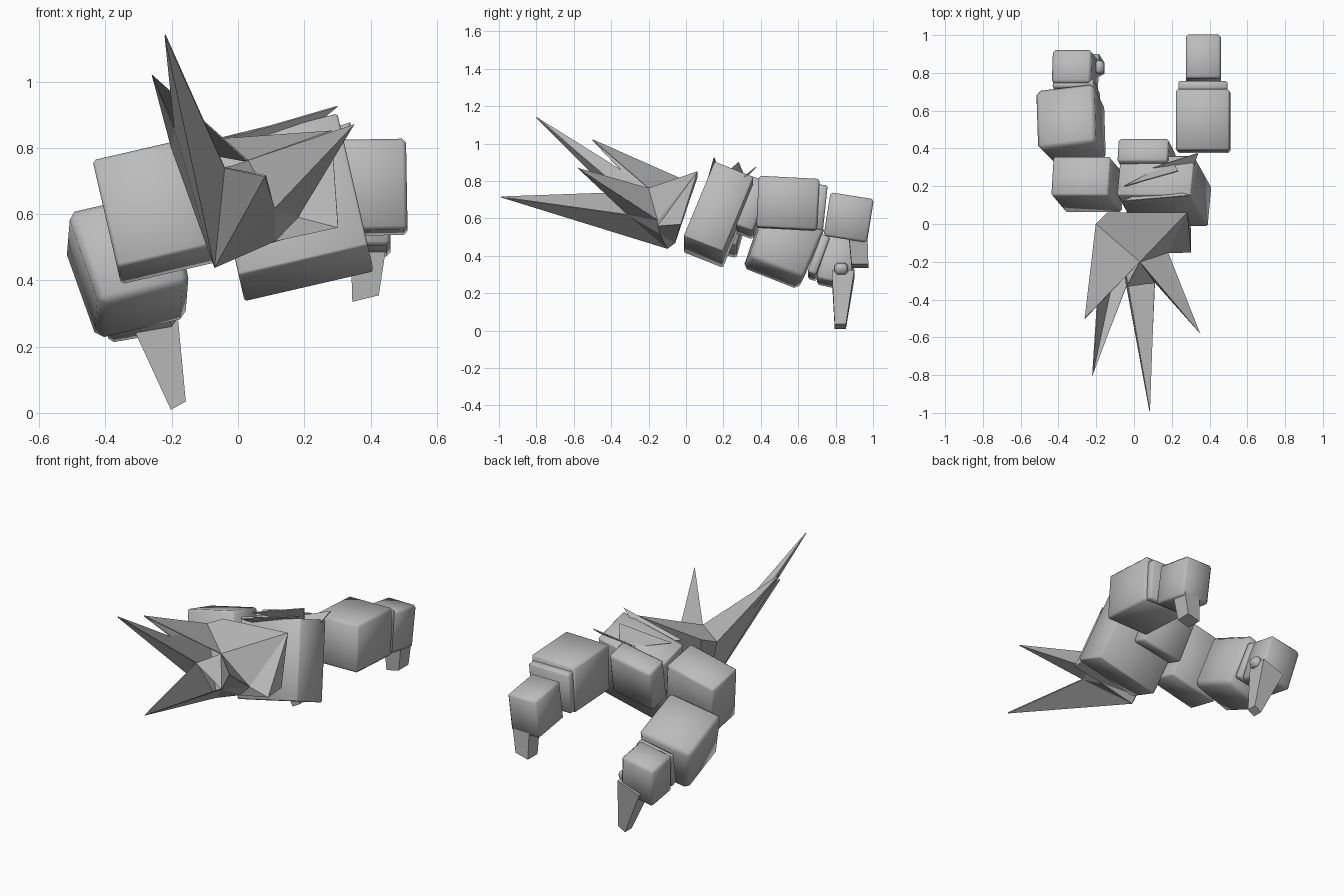
import bpy, bmesh, math
from mathutils import Vector, Matrix, Euler

if "Cube" in bpy.data.objects:
    bpy.data.objects.remove(bpy.data.objects["Cube"])

grey = bpy.data.materials.new("plain grey")
grey.diffuse_color = (0.5, 0.5, 0.5, 1)
grey.use_nodes = True
grey.node_tree.nodes["Principled BSDF"].inputs["Base Color"].default_value = grey.diffuse_color


def finish(name, bm, smooth=True):
    bmesh.ops.recalc_face_normals(bm, faces=bm.faces[:])
    me = bpy.data.meshes.new(name)
    bm.to_mesh(me)
    bm.free()
    me.materials.append(grey)
    ob = bpy.data.objects.new(name, me)
    bpy.context.collection.objects.link(ob)
    if smooth:
        bpy.ops.object.select_all(action='DESELECT')
        ob.select_set(True)
        bpy.context.view_layer.objects.active = ob
        bpy.ops.object.shade_smooth_by_angle(angle=math.radians(50))
    return ob


def block(name, centre, size, rot=(0, 0, 0), taper=(1, 1), chamfer=0.02):
    """Chamfered armour block; taper scales x and y at the local bottom."""
    bm = bmesh.new()
    bmesh.ops.create_cube(bm, size=1)
    for v in bm.verts:
        if v.co.z < 0:
            v.co.x *= taper[0]
            v.co.y *= taper[1]
        v.co = Vector(a * b for a, b in zip(v.co, size))
    bmesh.ops.bevel(bm, geom=bm.edges[:], offset=chamfer, segments=1, affect='EDGES')
    m = Euler([math.radians(a) for a in rot]).to_matrix().to_4x4()
    bmesh.ops.transform(bm, matrix=Matrix.Translation(centre) @ m, verts=bm.verts)
    return finish(name, bm)


def claw(name, top, top_size, tip, tip_size):
    """Four-sided tapering claw."""
    bm = bmesh.new()
    rings = []
    for c, s in ((top, top_size), (tip, tip_size)):
        rings.append([bm.verts.new((c[0] + i * s[0] / 2, c[1] + j * s[1] / 2, c[2] + k * s[2]))
                      for i, j, k in ((-1, -1, -.5), (1, -1, .5), (1, 1, .5), (-1, 1, -.5))])
    a, b = rings
    bm.faces.new(a)
    bm.faces.new(b)
    for i in range(4):
        bm.faces.new((a[i], a[(i + 1) % 4], b[(i + 1) % 4], b[i]))
    return finish(name, bm)


def sheet(name, pts, faces, thick=0.006):
    """Thin jagged sheet from named points."""
    bm = bmesh.new()
    vs = {k: bm.verts.new(p) for k, p in pts.items()}
    for f in faces.split():
        bm.faces.new([vs[k] for k in f])
    ob = finish(name, bm, False)
    mod = ob.modifiers.new("thickness", 'SOLIDIFY')
    mod.thickness = thick
    mod.offset = 0
    return ob


# Palm and knuckles
block("palm", (.16, .175, .62), (.40, .225, .44), (-22, -13, 0), chamfer=.006)
block("middle_knuckle", (.07, .345, .66), (.27, .13, .28), (-20, -10, 0), chamfer=.012)
block("outer_knuckle", (-.245, .21, .61), (.31, .215, .345), (-15, -13, 0), chamfer=.01)

# Straight finger
block("straight_finger_base", (.367, .545, .68), (.285, .325, .275), (-3, -1, 0), chamfer=.012)
block("straight_finger_collar", (.365, .72, .66), (.26, .05, .24), (-6, 0, 0), chamfer=.008)
block("straight_finger_end", (.367, .87, .605), (.185, .235, .235), (-9, 0, 0), chamfer=.012)
claw("straight_finger_claw", (.395, .92, .51), (.11, .10, .02),
     (.385, .93, .345), (.08, .09, .02))

# Bent finger
block("bent_finger_base", (-.325, .52, .445), (.32, .335, .31), (-22, -13, 7),
      taper=(.88, .94), chamfer=.022)
block("bent_finger_collar", (-.305, .71, .39), (.22, .05, .22), (-20, -10, 0), chamfer=.01)
block("bent_finger_end", (-.31, .81, .365), (.21, .18, .25), (-12, -10, 0), chamfer=.015)
claw("bent_finger_claw", (-.255, .84, .30), (.14, .12, .05),
     (-.18, .825, .022), (.045, .06, .025))
block("finger_knob", (-.185, .83, .33), (.05, .07, .06), (0, 20, 0), chamfer=.015)

# Jagged wrist cuff: A-D are spike tips, V W U X M are valleys
cuff = dict(A=(-.26, -.5, 1.02), B=(-.22, -.8, 1.14), C=(.083, -.99, .715), D=(.35, -.58, .87),
            V=(-.04, -.33, .74), W=(.11, -.31, .62), U=(.18, -.15, .59), X=(.03, -.2, .76),
            M=(-.19, -.35, .86), P=(-.07, -.1, .44), Q=(.11, -.14, .52), R=(.30, -.15, .56),
            L=(-.20, 0, .80), T=(-.14, .06, .82), S=(.28, .06, .85), O=(.30, -.03, .57),
            K=(-.06, -.06, .47))
sheet("spiked_cuff", cuff,
      "LAM LMP MBP LPK PBV PVC PCW PWQ QWU QUR LXA TXL TSX XUS XDU UWD XWD VXW "
      "URS RSO PQK QROK KLT KTS KSO")

# Blades lying over the back of the palm
sheet("palm_blades", dict(a=(-.06, .12, .82), b=(.30, .15, .925), c=(.12, .20, .78),
                          d=(-.05, .20, .83), e=(.235, .28, .90), f=(.2, .33, .78),
                          g=(.34, .375, .875), h=(.1, .30, .80), i=(.30, .26, .78)),
      "abc def hgi")
